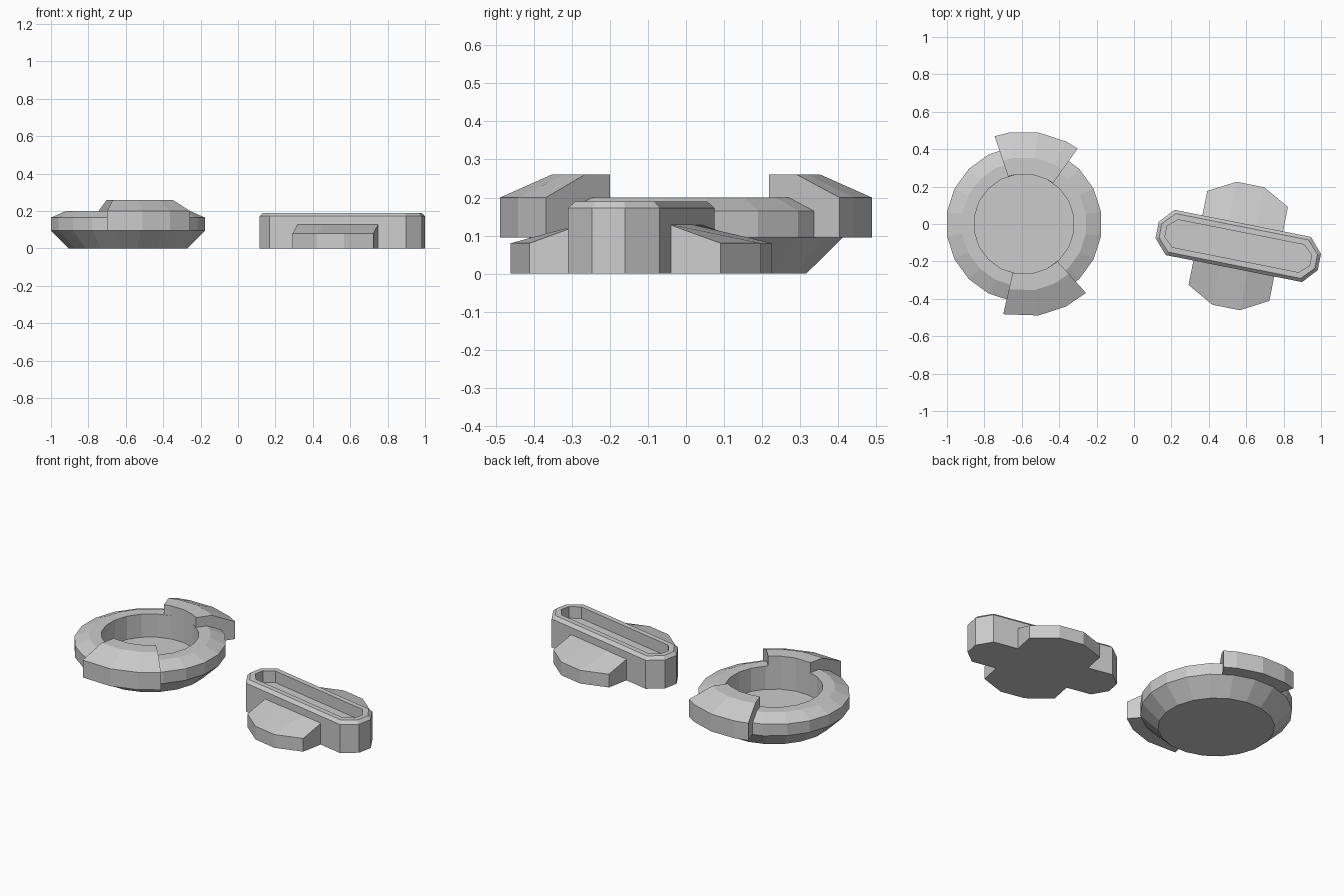
import bpy, bmesh
from math import sin, cos, radians
from mathutils import Matrix, Vector

if "Cube" in bpy.data.objects:
    bpy.data.objects.remove(bpy.data.objects["Cube"])

DISH_AT = Vector((-0.588, 0, 0))
BLOCK = Matrix.Translation((0.5575, -0.1175, 0)) @ Matrix.Rotation(radians(-11.2), 4, 'Z')


def loft(name, rings, matrix, closed=False):
    """Skin equal-length rings of points; cap both ends, or join them if closed=True."""
    bm = bmesh.new()
    loops = [[bm.verts.new(p) for p in ring] for ring in rings]
    n = len(loops[0])
    pairs = list(zip(loops, loops[1:]))
    for a, b in pairs:
        for i in range(n):
            j = (i + 1) % n
            bm.faces.new((a[i], a[j], b[j], b[i]))
    bm.faces.new(loops[0])
    bm.faces.new(loops[-1])
    bmesh.ops.recalc_face_normals(bm, faces=bm.faces)
    mesh = bpy.data.meshes.new(name)
    bm.to_mesh(mesh)
    bm.free()
    ob = bpy.data.objects.new(name, mesh)
    ob.matrix_world = matrix
    bpy.context.collection.objects.link(ob)
    return ob


def polar(r, a, z):
    return (r * cos(radians(a)), r * sin(radians(a)), z)


# Round dish: flared underside, rim band, chamfered top and deep well
SIDES = 20
angles = [9 + i * 360 / SIDES for i in range(SIDES)]
dish_profile = [(0.32, 0), (0.417, 0.095), (0.417, 0.165), (0.335, 0.2),
                (0.268, 0.2), (0.268, 0.06)]
dish_matrix = Matrix.Translation(DISH_AT)
loft("round_dish", [[polar(r, a, z) for a in angles] for r, z in dish_profile], dish_matrix)

# Raised curved lugs on the back and front of the dish
lug_profile = [(0.268, 0.095), (0.495, 0.095), (0.495, 0.2), (0.358, 0.26), (0.268, 0.26)]
for name, arc in (("back_lug", (54.6, 63, 81, 99, 108.5)),
                  ("front_lug", (257, 279, 297, 311.9))):
    loft(name, [[polar(r, a, z) for r, z in lug_profile] for a in arc], dish_matrix)


# Long eight-sided block with bevelled lip and slot
def octagon(inset, z):
    ex, ey = 0.442 - inset, 0.044 - inset * 0.3
    sx, sy = 0.372 - inset * 0.6, 0.123 - inset
    return [(ex, -ey, z), (ex, ey, z), (sx, sy, z), (-sx, sy, z),
            (-ex, ey, z), (-ex, -ey, z), (-sx, -sy, z), (sx, -sy, z)]


loft("slotted_block", [octagon(0, 0), octagon(0, 0.172), octagon(0.018, 0.19),
                       octagon(0.048, 0.19), octagon(0.048, 0.12)], BLOCK)

# Sloping side wings, mirrored across the block
wing_plan = [(-0.22, 0.256), (-0.075, 0.335), (0.075, 0.335), (0.22, 0.256)]
for name, side in (("back_wing", 1), ("front_wing", -1)):
    sections = [[(x, side * 0.11, 0), (x, side * y, 0), (x, side * y, 0.08),
                 (x, side * 0.11, 0.132)] for x, y in wing_plan]
    loft(name, sections, BLOCK)
